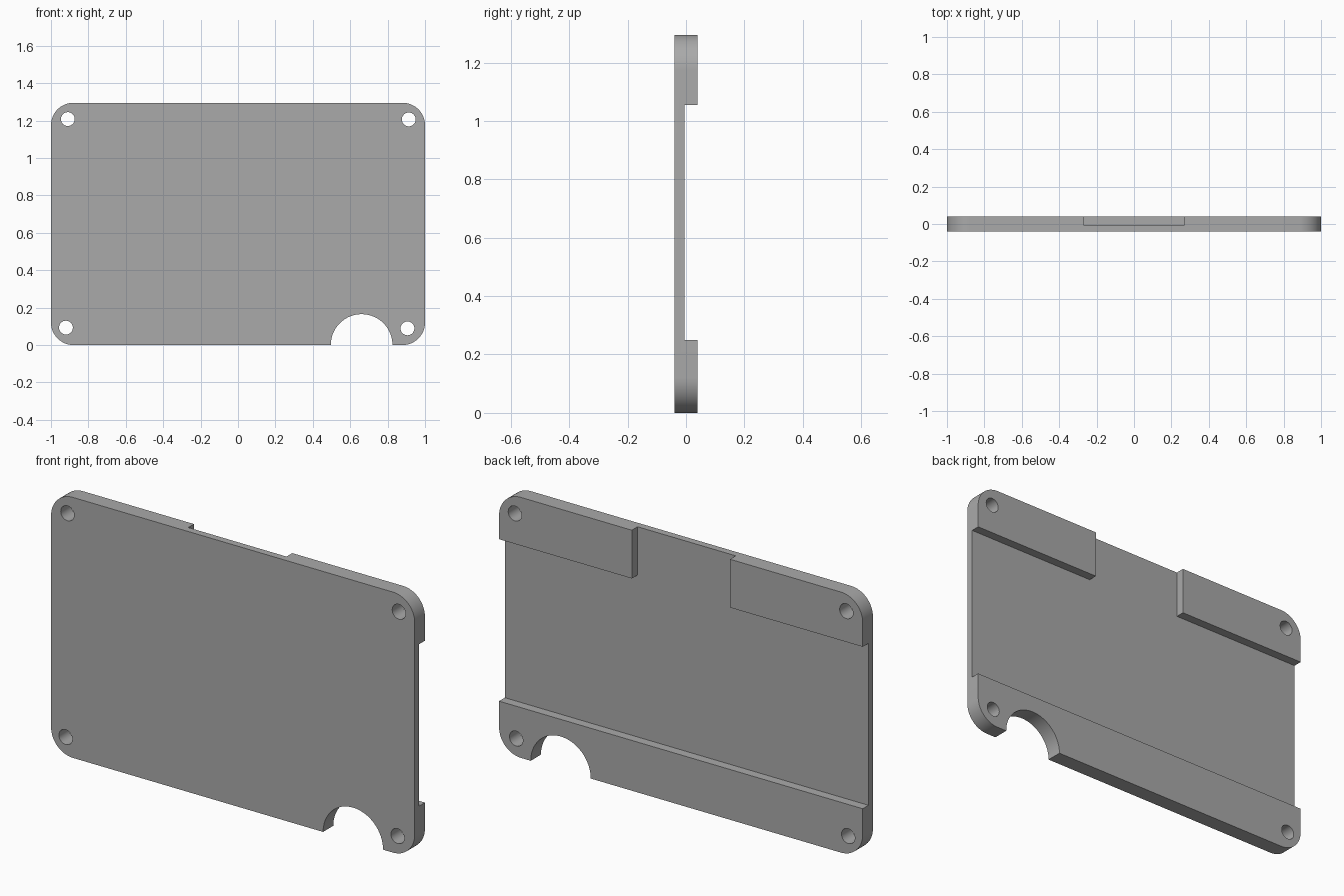
import bpy, bmesh
from math import radians, sin, cos, pi
from mathutils import Matrix, Vector

if "Cube" in bpy.data.objects:
    bpy.data.objects.remove(bpy.data.objects["Cube"])

WIDTH, HEIGHT, DEPTH = 2.0, 1.295, 0.08
CORNER = 0.12
RECESS_Y = -0.005          # floor of the recesses on the back
BAR_TOP, SLOT_BOTTOM = 0.25, 1.055
SLOT_HALF = 0.27

grey = bpy.data.materials.new("plain_grey")
grey.use_nodes = True
colour = (0.40, 0.40, 0.40, 1)
grey.diffuse_color = colour
grey.node_tree.nodes["Principled BSDF"].inputs["Base Color"].default_value = colour


def make_object(name, bm):
    bmesh.ops.recalc_face_normals(bm, faces=bm.faces)
    mesh = bpy.data.meshes.new(name)
    bm.to_mesh(mesh)
    bm.free()
    mesh.materials.append(grey)
    obj = bpy.data.objects.new(name, mesh)
    bpy.context.collection.objects.link(obj)
    return obj


def box(name, low, high):
    low, high = Vector(low), Vector(high)
    bm = bmesh.new()
    bmesh.ops.create_cube(bm, size=1, matrix=Matrix.Translation((low + high) / 2)
                          @ Matrix.Diagonal((*(high - low), 1)))
    return make_object(name, bm)


def cylinder(name, x, z, radius, segments):
    bm = bmesh.new()
    bmesh.ops.create_cone(bm, cap_ends=True, segments=segments, radius1=radius,
                          radius2=radius, depth=DEPTH * 3,
                          matrix=Matrix.Translation((x, 0, z))
                          @ Matrix.Rotation(pi / 2, 4, 'X'))
    return make_object(name, bm)


# Rounded rectangular panel, extruded from front to back
bm = bmesh.new()
steps = 16
verts = []
for quarter, (sx, sz) in enumerate([(1, 1), (-1, 1), (-1, -1), (1, -1)]):
    for i in range(steps + 1):
        a = (quarter + i / steps) * pi / 2
        verts.append(bm.verts.new((sx * (WIDTH / 2 - CORNER) + CORNER * cos(a), -DEPTH / 2,
                                   HEIGHT / 2 + sz * (HEIGHT / 2 - CORNER) + CORNER * sin(a))))
face = bm.faces.new(verts)
extruded = bmesh.ops.extrude_face_region(bm, geom=[face])["geom"]
bmesh.ops.translate(bm, vec=(0, DEPTH, 0),
                    verts=[v for v in extruded if isinstance(v, bmesh.types.BMVert)])
panel = make_object("cover_panel", bm)

# Wide recess across the back, joined to the slot through the top edge
cutters = [
    box("recess_cutter", (-1.2, RECESS_Y, BAR_TOP), (1.2, 0.2, SLOT_BOTTOM)),
    box("slot_cutter", (-SLOT_HALF, RECESS_Y, SLOT_BOTTOM - 0.1), (SLOT_HALF, 0.2, 1.5)),
    cylinder("notch_cutter", 0.661, 0, 0.165, 64),
]
# Corner screw holes
for x, z in [(-0.91, 1.208), (0.913, 1.206), (-0.92, 0.093), (0.906, 0.089)]:
    cutters.append(cylinder("screw_hole_cutter", x, z, 0.037, 32))

bpy.context.view_layer.objects.active = panel
panel.select_set(True)
for cutter in cutters:
    cut = panel.modifiers.new(cutter.name, 'BOOLEAN')
    cut.operation = 'DIFFERENCE'
    cut.solver = 'EXACT'
    cut.object = cutter
    bpy.ops.object.modifier_apply(modifier=cut.name)
    bpy.data.objects.remove(cutter)

bpy.ops.object.shade_smooth_by_angle(angle=radians(30))
